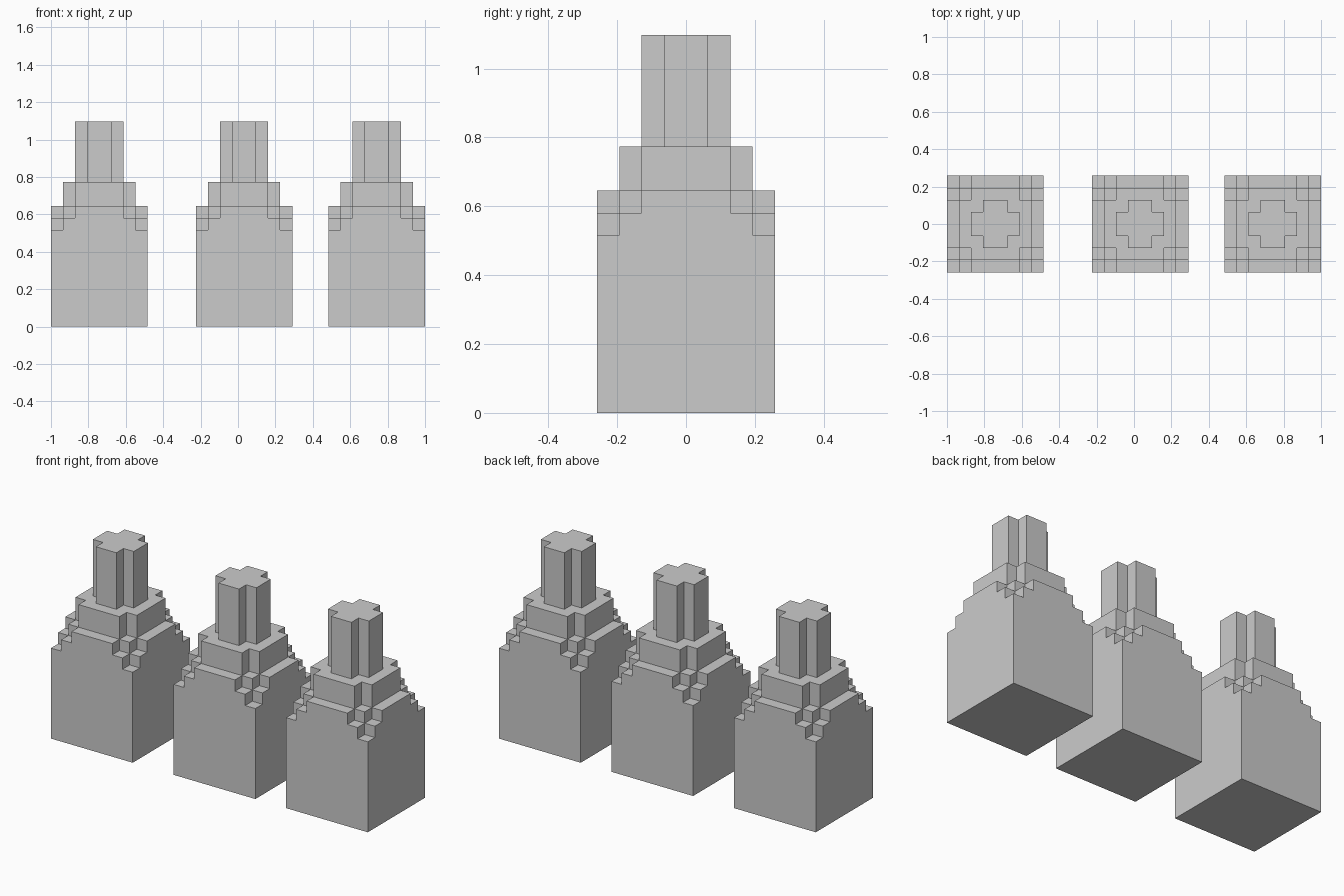
import bpy
import bmesh

cube = bpy.data.objects.get("Cube")
if cube:
    bpy.data.objects.remove(cube, do_unlink=True)

U = 2 / 31          # edge of one block
HALF = 4            # half width of a bottle in blocks

grey = bpy.data.materials.new("plain grey")
grey.use_nodes = True
colour = (0.6, 0.6, 0.6, 1)
grey.diffuse_color = colour
grey.node_tree.nodes["Principled BSDF"].inputs["Base Color"].default_value = colour


def column_height(x, y):
    """Height in blocks, by distance of the column from the two nearest sides."""
    near, far = sorted((min(x, 7 - x), min(y, 7 - y)))
    if near == 0:                       # outer wall, stepping down to the corner
        return 8 + min(far, 2)
    if near == 1:                       # shoulder with a notched corner
        return 10 if far == 1 else 12
    return 17 if far == 3 else 12       # cross-shaped neck


def height(x, y):
    return column_height(x, y) if 0 <= x < 8 and 0 <= y < 8 else 0


def bottle(name, centre_x):
    bm = bmesh.new()

    def quad(*points):
        bm.faces.new([bm.verts.new(((p[0] - HALF) * U, (p[1] - HALF) * U, p[2] * U))
                      for p in points])

    for x in range(8):
        for y in range(8):
            h = height(x, y)
            ring = [(x, y), (x + 1, y), (x + 1, y + 1), (x, y + 1)]
            quad(*[(*p, h) for p in ring])
            quad(*[(*p, 0) for p in reversed(ring)])
            # walls, block by block, wherever the neighbour is lower
            for i, (dx, dy) in enumerate([(0, -1), (1, 0), (0, 1), (-1, 0)]):
                a, b = ring[i], ring[(i + 1) % 4]
                for z in range(height(x + dx, y + dy), h):
                    quad((*a, z), (*b, z), (*b, z + 1), (*a, z + 1))

    # weld the blocks and merge flat areas into single faces
    bmesh.ops.remove_doubles(bm, verts=bm.verts, dist=U / 100)
    bmesh.ops.dissolve_limit(bm, angle_limit=0.02, verts=bm.verts, edges=bm.edges)
    mesh = bpy.data.meshes.new(name)
    bm.to_mesh(mesh)
    bm.free()
    mesh.materials.append(grey)
    obj = bpy.data.objects.new(name, mesh)
    obj.location.x = centre_x * U
    bpy.context.collection.objects.link(obj)


# row of three bottles
for label, centre in (("right", -11.5), ("middle", 0.5), ("left", 11.5)):
    bottle(label + "_bottle", centre)
